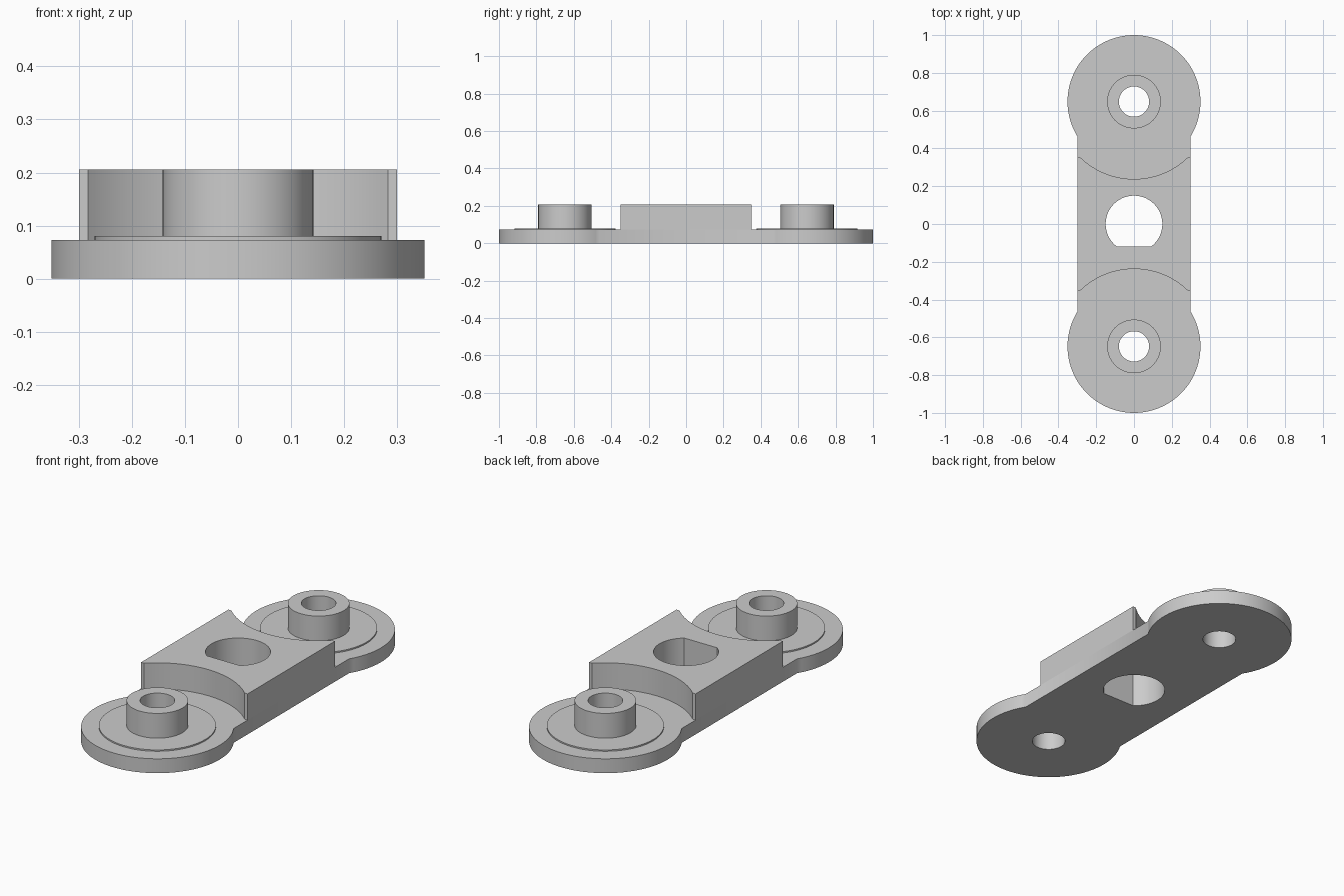
import bpy, bmesh
from math import sin, cos, pi, sqrt, acos, asin

cube = bpy.data.objects.get("Cube")
if cube:
    bpy.data.objects.remove(cube, do_unlink=True)

# Main dimensions
LOBE_Y, LOBE_R = 0.648, 0.352
HALF_W = 0.30
PLATE_TOP, PAD_TOP, TOP = 0.073, 0.08, 0.206
BOSS_R, BORE_R, PAD_R = 0.142, 0.08, 0.27
SCOOP_R, SCOOP_X = 0.41, 0.283
HUB_R, HUB_FLAT = 0.15, -0.118

grey = bpy.data.materials.new("satin grey")
grey.use_nodes = True
grey.diffuse_color = (0.6, 0.6, 0.6, 1)
grey.node_tree.nodes["Principled BSDF"].inputs["Base Color"].default_value = (0.6, 0.6, 0.6, 1)


def arc(cy, r, a0, a1, n=64):
    """Points from angle a0 to a1 inclusive, centred on (0, cy)."""
    return [(r * cos(a0 + (a1 - a0) * i / n), cy + r * sin(a0 + (a1 - a0) * i / n))
            for i in range(n + 1)]


def circle(cy, r):
    return arc(cy, r, 0, 2 * pi)[:-1]


def turned(points):
    """The same points turned half a turn about z."""
    return [(-x, -y) for x, y in points]


def prism(name, z0, z1, loops):
    """Solid between two heights; first loop is the outline, the rest are holes."""
    bm = bmesh.new()
    caps = ([], [])
    for loop in loops:
        rings = [[bm.verts.new((x, y, z)) for x, y in loop] for z in (z0, z1)]
        n = len(loop)
        for i in range(n):
            j = (i + 1) % n
            bm.faces.new((rings[0][i], rings[0][j], rings[1][j], rings[1][i]))
        for cap, ring in zip(caps, rings):
            cap += [bm.edges.get((ring[i], ring[(i + 1) % n])) for i in range(n)]
    for cap in caps:
        bmesh.ops.triangle_fill(bm, edges=cap, use_beauty=True)
    bmesh.ops.recalc_face_normals(bm, faces=bm.faces[:])
    mesh = bpy.data.meshes.new(name)
    bm.to_mesh(mesh)
    bm.free()
    mesh.materials.append(grey)
    obj = bpy.data.objects.new(name, mesh)
    bpy.context.collection.objects.link(obj)
    bpy.ops.object.select_all(action="DESELECT")
    obj.select_set(True)
    bpy.context.view_layer.objects.active = obj
    bpy.ops.object.shade_smooth_by_angle(angle=pi / 6)
    return obj


# Centre hole with one flat side
flat = asin(HUB_FLAT / HUB_R)
hub_hole = arc(0, HUB_R, flat, pi - flat)

# Base plate: straight bar with a round lobe at each end
neck = acos(HALF_W / LOBE_R)
lobe = arc(LOBE_Y, LOBE_R, -neck, pi + neck)
prism("base_plate", 0, PLATE_TOP,
      [lobe + turned(lobe), hub_hole, circle(LOBE_Y, BORE_R), circle(-LOBE_Y, BORE_R)])

# Raised centre block, scooped at both ends around the bosses
tip = asin(SCOOP_X / SCOOP_R)
scoop = arc(LOBE_Y, SCOOP_R, -pi / 2 + tip, -pi / 2 - tip, 40)
tip_y = LOBE_Y - sqrt(SCOOP_R ** 2 - SCOOP_X ** 2)
end = [(HALF_W, tip_y)] + scoop + [(-HALF_W, tip_y)]
prism("centre_block", PLATE_TOP, TOP, [end + turned(end), hub_hole])

# Thin round pad and tall bored boss on each lobe
for side, y in (("front", -LOBE_Y), ("back", LOBE_Y)):
    prism(side + "_pad", PLATE_TOP, PAD_TOP, [circle(y, PAD_R), circle(y, BORE_R)])
    prism(side + "_boss", PAD_TOP, TOP, [circle(y, BOSS_R), circle(y, BORE_R)])
